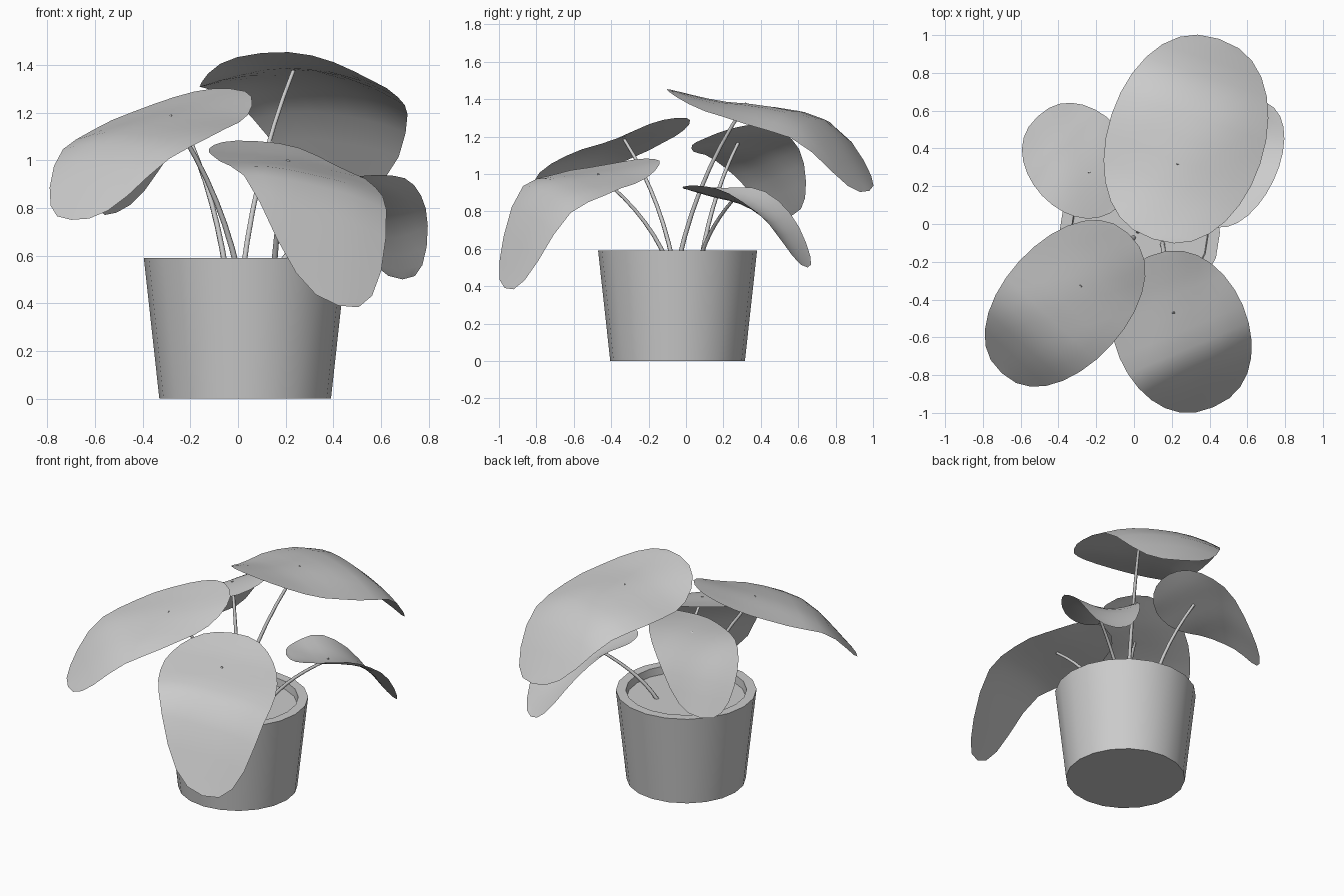
import bpy, bmesh, math
from mathutils import Vector

old = bpy.data.objects.get("Cube")
if old:
    bpy.data.objects.remove(old, do_unlink=True)

grey = bpy.data.materials.new("light_grey")
grey.use_nodes = True
colour = (0.6, 0.6, 0.6, 1)
grey.diffuse_color = colour
grey.node_tree.nodes["Principled BSDF"].inputs["Base Color"].default_value = colour


def finish(bm, name, angle):
    """Turn a bmesh into a smooth-shaded object."""
    mesh = bpy.data.meshes.new(name)
    bm.to_mesh(mesh)
    bm.free()
    mesh.materials.append(grey)
    obj = bpy.data.objects.new(name, mesh)
    bpy.context.collection.objects.link(obj)
    bpy.ops.object.select_all(action='DESELECT')
    bpy.context.view_layer.objects.active = obj
    obj.select_set(True)
    bpy.ops.object.shade_smooth_by_angle(angle=math.radians(angle))
    return obj


def lathe(name, profile, centre, sides):
    """Spin (radius, height) points round a vertical axis and cap both ends."""
    bm = bmesh.new()
    rings = []
    for radius, z in profile:
        ring = []
        for i in range(sides):
            a = math.tau * i / sides
            ring.append(bm.verts.new((centre[0] + radius * math.cos(a),
                                      centre[1] + radius * math.sin(a), z)))
        rings.append(ring)
    for low, high in zip(rings, rings[1:]):
        for i in range(sides):
            j = (i + 1) % sides
            bm.faces.new((low[i], low[j], high[j], high[i]))
    bm.faces.new(rings[0][::-1])
    bm.faces.new(rings[-1])
    return finish(bm, name, 30)


def sample(values, t):
    """Smooth interpolation through evenly spaced heights."""
    last = len(values) - 1
    i = min(int(t * last), last - 1)
    f = t * last - i
    b, c = values[i], values[i + 1]
    a = values[i - 1] if i else 2 * b - c
    d = values[i + 2] if i + 2 <= last else 2 * c - b
    return b + f * (c - a + f * (2 * a - 5 * b + 4 * c - d
                                 + f * (3 * (b - c) + d - a))) / 2


def leaf_point(leaf, t, s):
    """Point at t along the midrib, s across it (-1 right to 1 left)."""
    start, end = Vector(leaf["start"]), Vector(leaf["end"])
    axis = end - start
    side = Vector((-axis.y, axis.x)).normalized()
    across = s * (4 * t * (1 - t)) ** 0.43
    flat = start + axis * t + side * across * leaf["half_width"]
    lean = leaf["tilt"] + leaf["twist"] * (t - 0.5) + 0.008 * math.sin(9 * t + 4 * across)
    z = sample(leaf["heights"], t) + leaf["cup"] * across ** 2 + lean * across
    return Vector((flat.x, flat.y, z))


def build_leaf(name, leaf, rows=14, cols=8):
    bm = bmesh.new()
    grid = []
    for r in range(rows + 1):
        t = 0.5 - 0.5 * math.cos(math.pi * r / rows)
        grid.append([bm.verts.new(leaf_point(leaf, t, 2 * c / cols - 1))
                     for c in range(cols + 1)])
    for low, high in zip(grid, grid[1:]):
        for c in range(cols):
            bm.faces.new((low[c + 1], low[c], high[c], high[c + 1]))
    bmesh.ops.remove_doubles(bm, verts=bm.verts, dist=0.0005)
    return finish(bm, name, 60)


def build_stem(name, base, top, radius=0.011, steps=7, sides=6):
    """Tapered tube on an arc that leaves the soil steeply."""
    base, top = Vector(base), Vector(top)
    bend = base.lerp(top, 0.28)
    bend.z = base.z + 0.55 * (top.z - base.z)
    bm = bmesh.new()
    rings = []
    for k in range(steps + 1):
        t = k / steps
        p = base.lerp(bend, t).lerp(bend.lerp(top, t), t)
        turn = (bend - base).lerp(top - bend, t).to_track_quat('Z', 'Y')
        r = radius * (1.15 - 0.35 * t)
        rings.append([bm.verts.new(p + turn @ Vector((r * math.cos(a), r * math.sin(a), 0)))
                      for a in (math.tau * i / sides for i in range(sides))])
    for low, high in zip(rings, rings[1:]):
        for i in range(sides):
            j = (i + 1) % sides
            bm.faces.new((low[i], low[j], high[j], high[i]))
    bm.faces.new(rings[0][::-1])
    bm.faces.new(rings[-1])
    return finish(bm, name, 65)


# Pot with rim and sunken soil
SOIL = 0.54
lathe("pot", [(0.36, 0), (0.425, 0.59), (0.365, 0.59), (0.36, SOIL)], (0.03, -0.045), 20)

# Leaves: midrib ends in plan, heights along the midrib, sideways shape, stem foot
leaves = {
    "back": dict(start=(0.1, -0.08), end=(0.45, 0.98), half_width=0.415,
                 heights=(1.45, 1.39, 1.36, 1.265, 0.91), cup=-0.08, tilt=0.01, twist=0.1,
                 foot=(0.02, -0.04)),
    "front_right": dict(start=(-0.03, -0.05), end=(-0.7, -0.79), half_width=0.33,
                        heights=(1.3, 1.22, 1.15, 1.04, 0.75), cup=-0.04, tilt=-0.02,
                        twist=0.0, foot=(0.0, -0.07)),
    "front_left": dict(start=(0.08, -0.17), end=(0.42, -0.97), half_width=0.355,
                       heights=(1.08, 1.02, 0.97, 0.86, 0.39), cup=-0.03, tilt=-0.06,
                       twist=-0.08, foot=(0.15, -0.1)),
    "back_left": dict(start=(0.38, 0.0), end=(0.69, 0.65), half_width=0.225,
                      heights=(0.92, 0.875, 0.83, 0.72, 0.5), cup=0.07, tilt=0.0,
                      twist=0.0, foot=(0.16, 0.07)),
    "back_right": dict(start=(-0.07, 0.1), end=(-0.51, 0.57), half_width=0.27,
                       heights=(1.19, 1.18, 1.14, 1.03, 0.78), cup=0.01, tilt=-0.08,
                       twist=0.0, foot=(-0.05, 0.08)),
}
for place, leaf in leaves.items():
    build_leaf(place + "_leaf", leaf)
    build_stem(place + "_stem", (*leaf["foot"], SOIL - 0.01), leaf_point(leaf, 0.38, 0))
